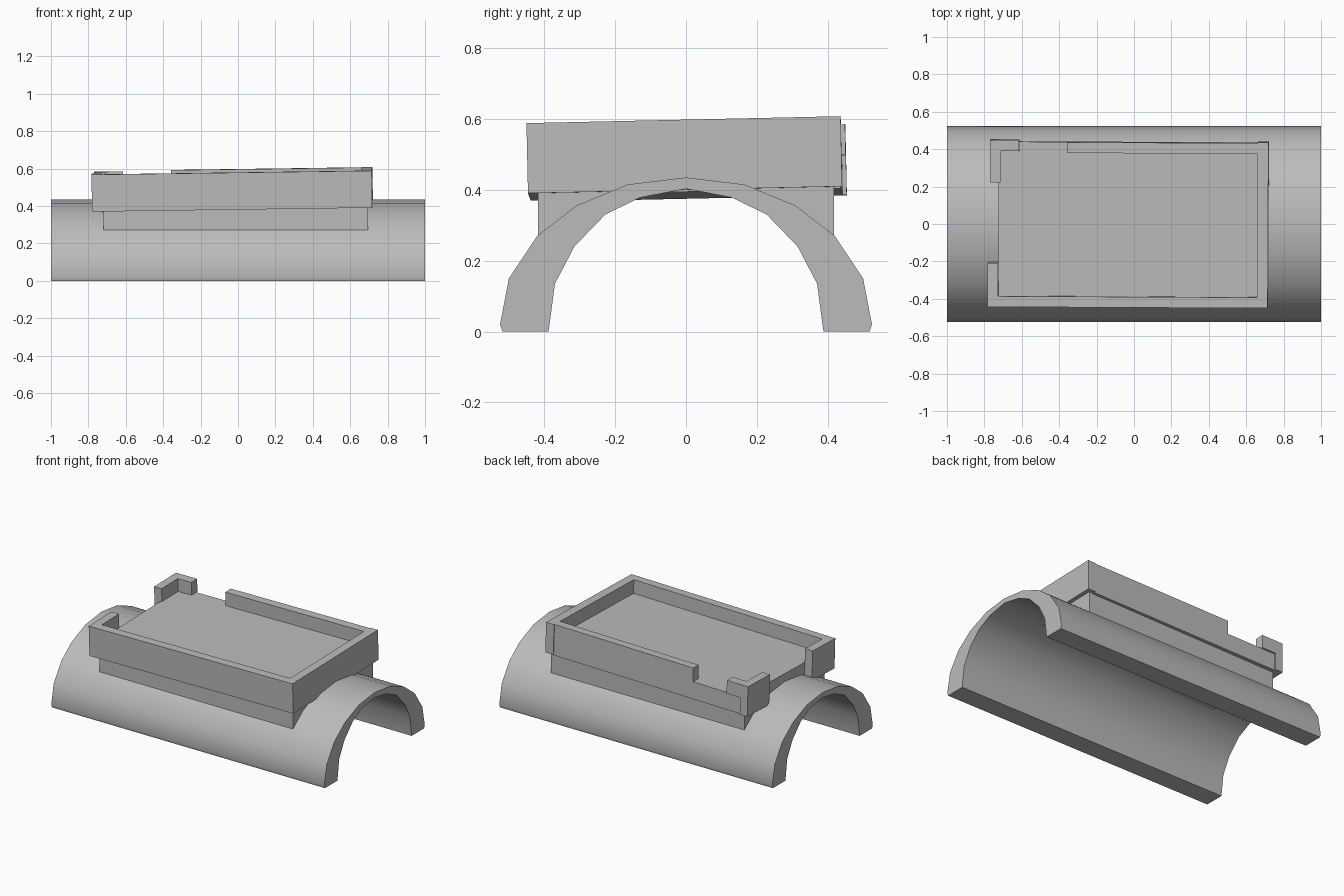
import bpy, bmesh
from mathutils import Euler, Matrix

cube = bpy.data.objects.get("Cube")
if cube:
    bpy.data.objects.remove(cube, do_unlink=True)

grey = bpy.data.materials.new("plain_grey")
grey.use_nodes = True
grey.diffuse_color = (0.5, 0.5, 0.5, 1)
grey.node_tree.nodes["Principled BSDF"].inputs["Base Color"].default_value = (0.5, 0.5, 0.5, 1)

# The tray sits slightly crooked on the arch
PIVOT = Matrix.Translation((0, 0, 0.5))
TILT = PIVOT @ Euler((0.022, -0.014, -0.005)).to_matrix().to_4x4() @ PIVOT.inverted()


def extrude_x(name, profile, x0, x1, tilt=False, smooth=False):
    """Prism along x from a closed (y, z) profile."""
    bm = bmesh.new()
    face = bm.faces.new([bm.verts.new((x0, y, z)) for y, z in profile])
    moved = bmesh.ops.extrude_face_region(bm, geom=[face])["geom"]
    verts = [g for g in moved if isinstance(g, bmesh.types.BMVert)]
    bmesh.ops.translate(bm, verts=verts, vec=(x1 - x0, 0, 0))
    if face.is_valid and len(face.link_loops if hasattr(face, "link_loops") else face.loops) and \
            not any(abs(f.calc_center_median().x - x0) < 1e-6 for f in bm.faces):
        bm.faces.new([v for v in bm.verts if abs(v.co.x - x0) < 1e-6])
    bmesh.ops.recalc_face_normals(bm, faces=bm.faces)
    if tilt:
        bm.transform(TILT)
    mesh = bpy.data.meshes.new(name)
    bm.to_mesh(mesh)
    bm.free()
    mesh.materials.append(grey)
    obj = bpy.data.objects.new(name, mesh)
    bpy.context.collection.objects.link(obj)
    if smooth:
        bpy.ops.object.select_all(action="DESELECT")
        obj.select_set(True)
        bpy.context.view_layer.objects.active = obj
        bpy.ops.object.shade_smooth_by_angle(angle=0.55)
    return obj


def block(name, x, y, z):
    profile = [(y[0], z[0]), (y[1], z[0]), (y[1], z[1]), (y[0], z[1])]
    return extrude_x(name, profile, x[0], x[1], tilt=True)


# Half-round arch, thinner at the crown
outer = [(0.518, 0), (0.525, 0.02), (0.5, 0.15), (0.42, 0.27), (0.31, 0.355), (0.165, 0.415)]
inner = [(0.388, 0), (0.37, 0.135), (0.315, 0.24), (0.228, 0.33), (0.13, 0.378)]
profile = outer + [(0, 0.435)] + [(-y, z) for y, z in reversed(outer)]
profile += [(-y, z) for y, z in inner] + [(0, 0.403)] + list(reversed(inner))
extrude_x("arch", profile, -1, 1, smooth=True)

# Wedges filling the space between arch and tray
wedge = [(0.418, 0.27), (0.418, 0.42), (0.2, 0.42), (0.2, 0.385)]
for name, side in (("front_wedge", -1), ("back_wedge", 1)):
    extrude_x(name, [(side * y, z) for y, z in wedge], -0.72, 0.695)

# Tray floor and walls
block("tray_floor", (-0.725, 0.67), (-0.4, 0.437), (0.385, 0.498))
block("front_wall", (-0.78, 0.718), (-0.445, -0.388), (0.39, 0.588))
block("end_wall", (0.66, 0.718), (-0.389, 0.442), (0.39, 0.588))
block("back_rail", (-0.36, 0.661), (0.38, 0.437), (0.497, 0.588))

# Corner returns at the open end
block("front_corner_return", (-0.78, -0.724), (-0.389, -0.21), (0.39, 0.588))
block("back_corner_return", (-0.77, -0.715), (0.22, 0.448), (0.385, 0.584))
block("back_corner_arm", (-0.716, -0.615), (0.388, 0.448), (0.497, 0.584))
